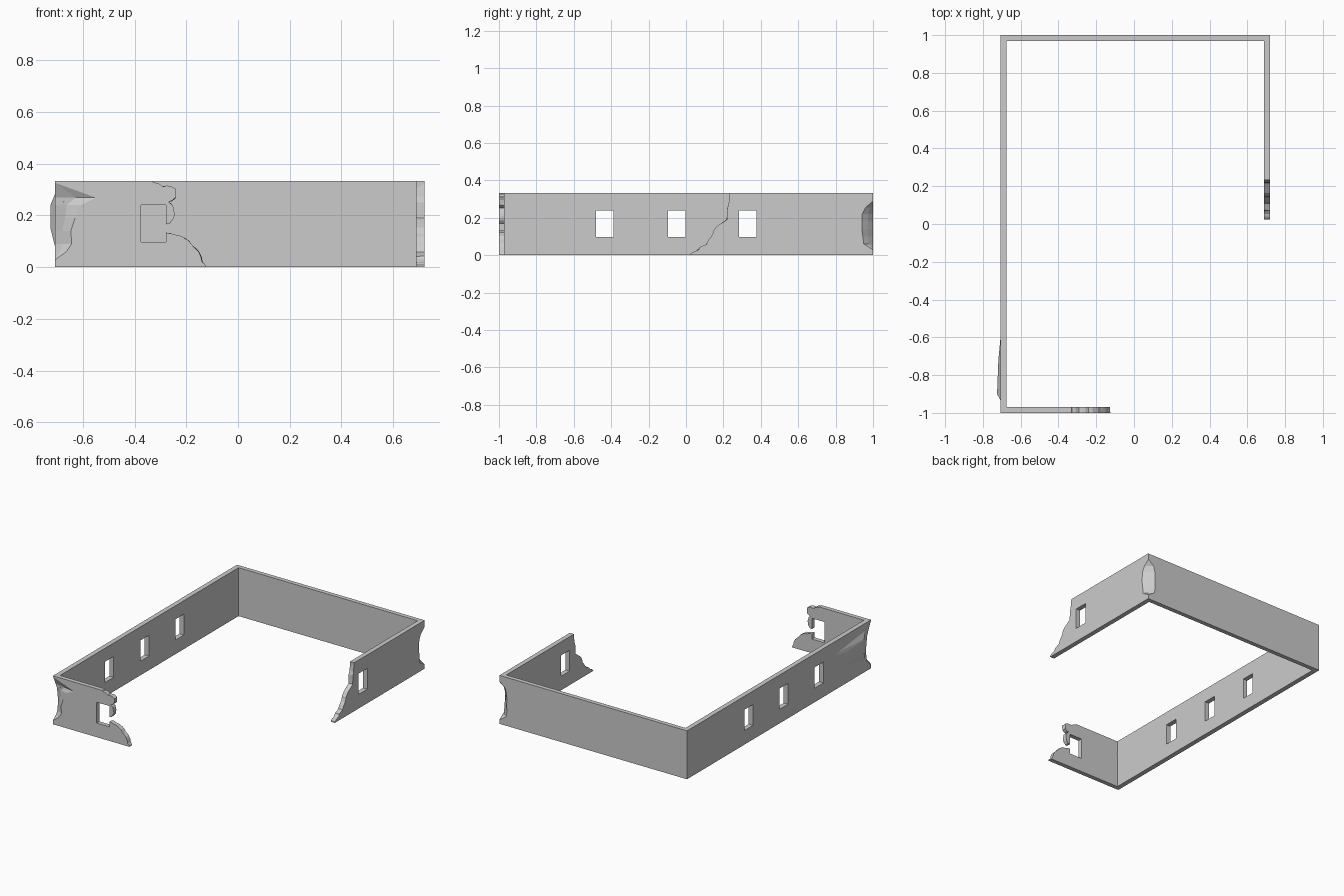
import bpy, bmesh, random
from mathutils import Vector

if "Cube" in bpy.data.objects:
    bpy.data.objects.remove(bpy.data.objects["Cube"])

random.seed(4)
H = 0.333


def make(name, bm):
    bmesh.ops.recalc_face_normals(bm, faces=bm.faces[:])
    me = bpy.data.meshes.new(name)
    bm.to_mesh(me)
    bm.free()
    ob = bpy.data.objects.new(name, me)
    bpy.context.collection.objects.link(ob)
    return ob


def loft(name, rings):
    """Skin equal-length rings and cap both ends."""
    bm = bmesh.new()
    vs = [[bm.verts.new(p) for p in r] for r in rings]
    n = len(vs[0])
    for a, b in zip(vs, vs[1:]):
        for i in range(n):
            j = (i + 1) % n
            bm.faces.new((a[i], a[j], b[j], b[i]))
    bm.faces.new(vs[0])
    bm.faces.new(vs[-1])
    return make(name, bm)


def prism(name, pts, axis, lo, hi, jit=0.0):
    """Side profile swept through a wall; jitter makes the cut uneven."""
    def ring(d):
        out = []
        for u, z in pts:
            u += random.uniform(-jit, jit)
            z += random.uniform(-jit, jit)
            out.append((d, u, z) if axis == 'x' else (u, d, z))
        return out
    return loft(name, [ring(lo), ring(hi)])


def rough(path, amt):
    """Add uneven midpoints to a fracture line."""
    out = []
    for (a, b), (c, d) in zip(path, path[1:]):
        out += [(a, b), ((a + c) / 2 + random.uniform(-amt, amt),
                         (b + d) / 2 + random.uniform(-amt, amt))]
    return out + [path[-1]]


def chip(name, cx, cy, sx, sy, rows):
    """Corner chip: rows of (z, reach along x, reach along y)."""
    rings = []
    for z, ax, ay in rows:
        p = Vector((cx - sx * ax, cy, z))
        q = Vector((cx, cy - sy * ay, z))
        e = (p - q).normalized() * 0.03
        m = (p + q) / 2 + Vector((sx, sy, 0)) * random.uniform(-0.001, 0.004)
        rings.append([p + e, p, m, q, q - e,
                      Vector((cx + sx * 0.2, cy + sy * 0.2, z))])
    return loft(name, rings)


def combine(ob, tool, op='DIFFERENCE'):
    m = ob.modifiers.new(op, 'BOOLEAN')
    m.operation, m.solver, m.object = op, 'EXACT', tool
    bpy.context.view_layer.objects.active = ob
    bpy.ops.object.modifier_apply(modifier=m.name)
    bpy.data.objects.remove(tool, do_unlink=True)


# Open ring of walls, extruded from its plan
plan = [(-0.10, -1), (-0.708, -1), (-0.708, 1), (0.72, 1), (0.72, 0.0),
        (0.688, 0.0), (0.688, 0.97), (-0.675, 0.97), (-0.675, -0.97), (-0.10, -0.97)]
walls = loft("ruined_walls", [[(x, y, z) for x, y in plan] for z in (0, H)])

# Windows
for y, far in ((-0.435, -0.6), (-0.05, -0.6), (0.33, 0.8)):
    box = [(y - 0.047, 0.097), (y + 0.047, 0.097), (y + 0.047, 0.24), (y - 0.047, 0.24)]
    combine(walls, prism("window_cutter", box, 'x', -0.8, far))
box = [(-0.375, 0.097), (-0.279, 0.097), (-0.279, 0.24), (-0.375, 0.24)]
combine(walls, prism("front_window_cutter", box, 'y', -1.05, -0.92))

# Broken end of the front wall, open into its window
path = [(-0.122, -0.02), (-0.128, 0.008), (-0.142, 0.043), (-0.167, 0.075),
        (-0.19, 0.103), (-0.22, 0.12), (-0.262, 0.131), (-0.30, 0.124),
        (-0.30, 0.165), (-0.265, 0.168), (-0.247, 0.2), (-0.252, 0.235),
        (-0.267, 0.25), (-0.242, 0.268), (-0.24, 0.3), (-0.272, 0.313),
        (-0.31, 0.321), (-0.34, 0.345)]
combine(walls, prism("front_break_cutter", rough(path, 0.004) + [(-0.02, 0.4), (-0.02, -0.05)],
                     'y', -1.01, -0.96, 0.003))

# Broken end of the right wall
path = [(0.022, -0.02), (0.026, 0.008), (0.052, 0.02), (0.075, 0.04), (0.11, 0.06),
        (0.137, 0.098), (0.147, 0.13), (0.185, 0.165), (0.216, 0.19),
        (0.222, 0.25), (0.232, 0.3), (0.235, 0.36)]
combine(walls, prism("right_break_cutter", rough(path, 0.004) + [(-0.1, 0.4), (-0.1, -0.05)],
                     'x', 0.68, 0.73, 0.003))

# Chipped corners
combine(walls, chip("back_chip_cutter", 0.72, 1, 1, 1, [
    (0.29, 0.002, 0.002), (0.255, 0.045, 0.04), (0.22, 0.054, 0.058), (0.18, 0.058, 0.06),
    (0.14, 0.055, 0.06), (0.10, 0.058, 0.055), (0.06, 0.05, 0.05), (0.03, 0.003, 0.003)]))
combine(walls, chip("front_chip_cutter", -0.708, -1, -1, -1, [
    (0.325, 0.003, 0.003), (0.268, 0.16, 0.03), (0.24, 0.10, 0.042), (0.19, 0.078, 0.05),
    (0.14, 0.062, 0.056), (0.09, 0.065, 0.05), (0.06, 0.045, 0.04), (0.03, 0.004, 0.004)]))

# Shallow bulge pushed out of the left wall beside the chipped corner
bm = bmesh.new()
for p in ((-0.7, -0.53, 0.25), (-0.7, -0.945, 0.30), (-0.7, -0.945, 0.05),
          (-0.725, -0.9, 0.24), (-0.725, -0.9, 0.15), (-0.718, -0.72, 0.22),
          (-0.7, -0.6, 0.12)):
    bm.verts.new(p)
bmesh.ops.convex_hull(bm, input=bm.verts[:])
combine(walls, make("bulge", bm), 'UNION')
